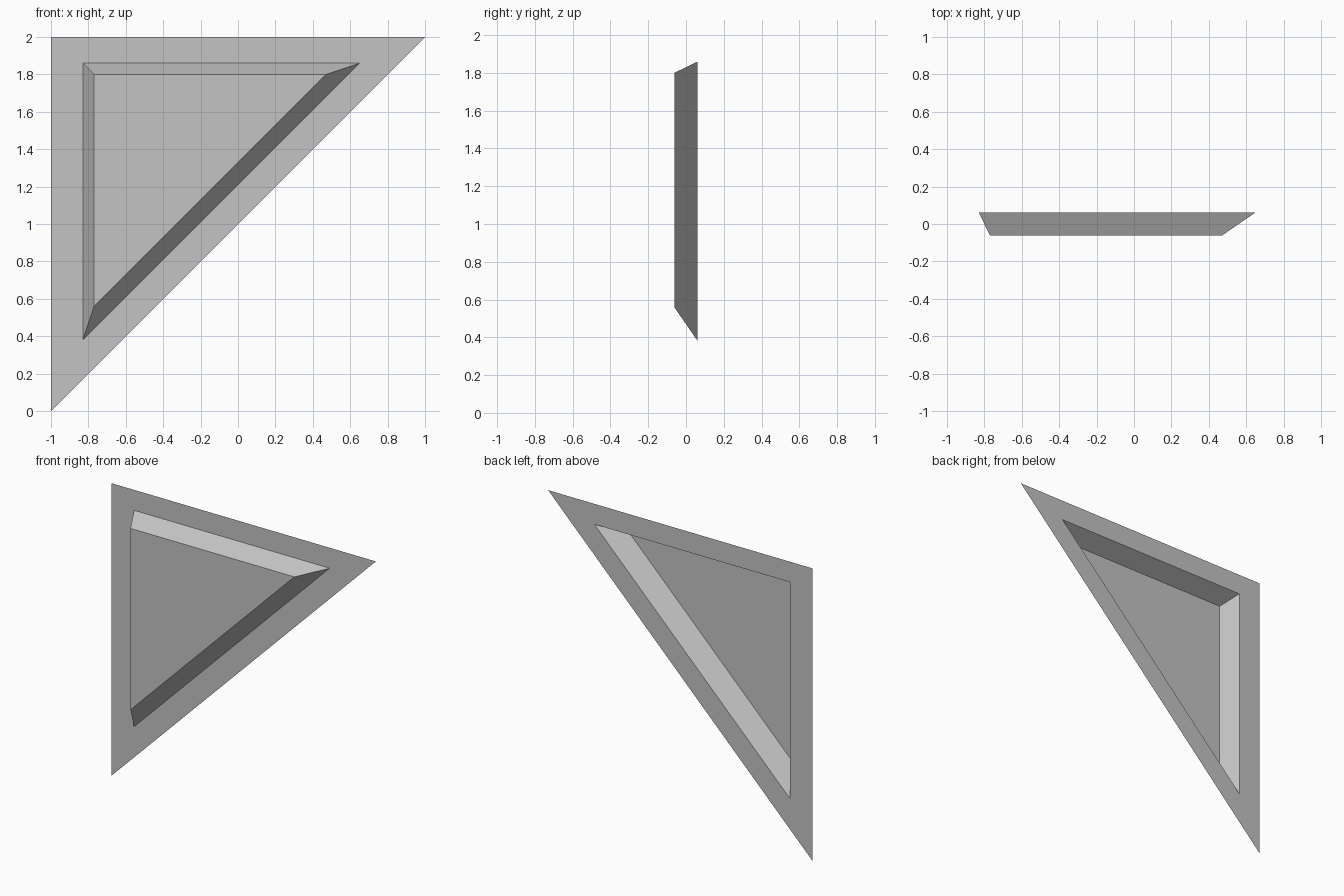
import bpy
import bmesh

# Remove the default cube
cube = bpy.data.objects.get("Cube")
if cube:
    bpy.data.objects.remove(cube, do_unlink=True)

# Single grey material
grey = bpy.data.materials.new("light_grey")
grey.use_nodes = True
colour = (0.55, 0.55, 0.55, 1)
grey.diffuse_color = colour
grey.node_tree.nodes["Principled BSDF"].inputs["Base Color"].default_value = colour


def triangle(bm, left, top, leg, y):
    """Right-angled triangle of vertices with its square corner at upper left."""
    corners = ((left, top), (left, top - leg), (left + leg, top))
    return [bm.verts.new((x, y, z)) for x, z in corners]


def bridge(bm, outer, inner):
    """Strip of quads between two triangular rings."""
    for i in range(3):
        j = (i + 1) % 3
        bm.faces.new((outer[i], outer[j], inner[j], inner[i]))


bm = bmesh.new()
rim = triangle(bm, -1, 2, 2, 0.062)
fold = triangle(bm, -0.83, 1.86, 1.48, 0.062)
plateau = triangle(bm, -0.77, 1.80, 1.24, -0.062)

# Flat border, sloping walls and raised front face, open at the back
bridge(bm, rim, fold)
bridge(bm, fold, plateau)
bm.faces.new(plateau)
bm.normal_update()

mesh = bpy.data.meshes.new("raised_triangular_panel")
bm.to_mesh(mesh)
bm.free()
mesh.materials.append(grey)
panel = bpy.data.objects.new("raised_triangular_panel", mesh)
bpy.context.collection.objects.link(panel)
